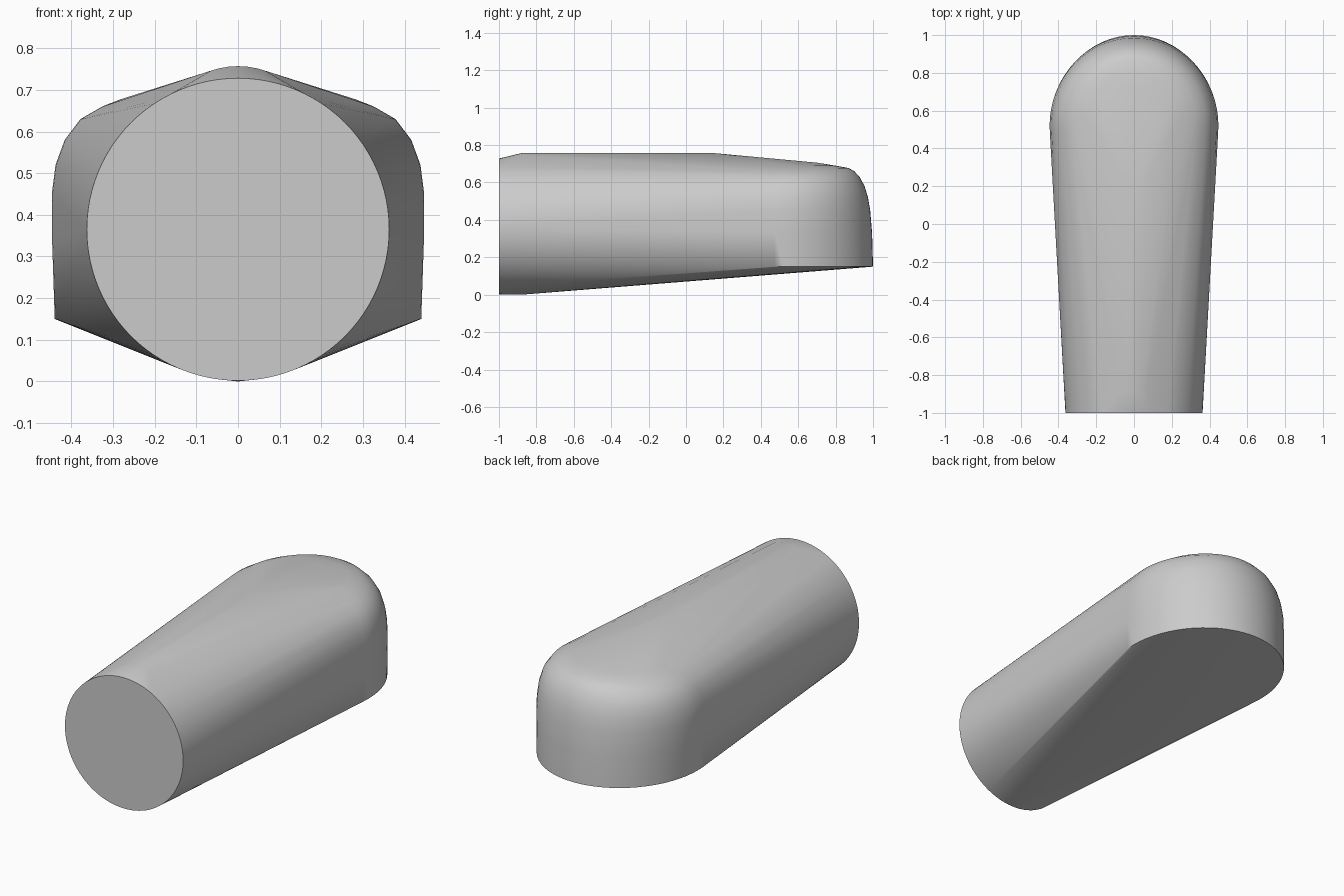
import bpy
import bmesh
import math

cube = bpy.data.objects.get("Cube")
if cube:
    bpy.data.objects.remove(cube, do_unlink=True)

# Single grey material
grey = bpy.data.materials.new("plain grey")
grey.use_nodes = True
grey.diffuse_color = (0.6, 0.6, 0.6, 1)
grey.node_tree.nodes["Principled BSDF"].inputs["Base Color"].default_value = (0.6, 0.6, 0.6, 1)

bm = bmesh.new()


def arc(count, point, start=0.0, end=math.tau):
    """Add points along an arc; point maps (cos, sin) to a position."""
    for i in range(count):
        a = start + (end - start) * i / count
        bm.verts.new(point(math.cos(a), math.sin(a)))


# Round flat front end
R, MID = 0.363, 0.365
arc(96, lambda c, s: (R * c, -1, MID + R * s))

# Narrow crest along the top, and the lowest point of the belly
for x in (-0.065, -0.045, -0.022, 0, 0.022, 0.045, 0.065):
    bm.verts.new((x, -0.88, 0.757 - 2.6 * x * x))
bm.verts.new((0, 0.15, 0.757))
bm.verts.new((0, -0.88, 0))

# Rounded rear dome: height, half width, rearmost y, centre y
rings = [
    (0.15, 0.440, 1.000, 0.52),
    (0.33, 0.446, 0.995, 0.52),
    (0.45, 0.447, 0.985, 0.52),
    (0.52, 0.438, 0.973, 0.52),
    (0.58, 0.416, 0.955, 0.53),
    (0.63, 0.378, 0.928, 0.54),
    (0.66, 0.326, 0.900, 0.55),
    (0.677, 0.283, 0.870, 0.56),
    (0.69, 0.240, 0.800, 0.56),
]
for z, half, rear, mid in rings:
    arc(64, lambda c, s: (half * c, mid + (rear - mid) * s, z))
bm.verts.new((0, 0.70, 0.706))

# Stretch one convex skin over both ends
hull = bmesh.ops.convex_hull(bm, input=bm.verts[:], use_existing_faces=False)
spare = {g for g in hull["geom_interior"] + hull["geom_unused"]
         if isinstance(g, bmesh.types.BMVert)}
bmesh.ops.delete(bm, geom=list(spare), context="VERTS")
bmesh.ops.dissolve_limit(bm, angle_limit=math.radians(0.3),
                         verts=bm.verts[:], edges=bm.edges[:])
bmesh.ops.recalc_face_normals(bm, faces=bm.faces[:])

mesh = bpy.data.meshes.new("rounded_body")
bm.to_mesh(mesh)
bm.free()
mesh.materials.append(grey)
body = bpy.data.objects.new("rounded_body", mesh)
bpy.context.collection.objects.link(body)

# Smooth skin with crisp end and base edges
bpy.ops.object.select_all(action="DESELECT")
body.select_set(True)
bpy.context.view_layer.objects.active = body
bpy.ops.object.shade_smooth_by_angle(angle=math.radians(30))
